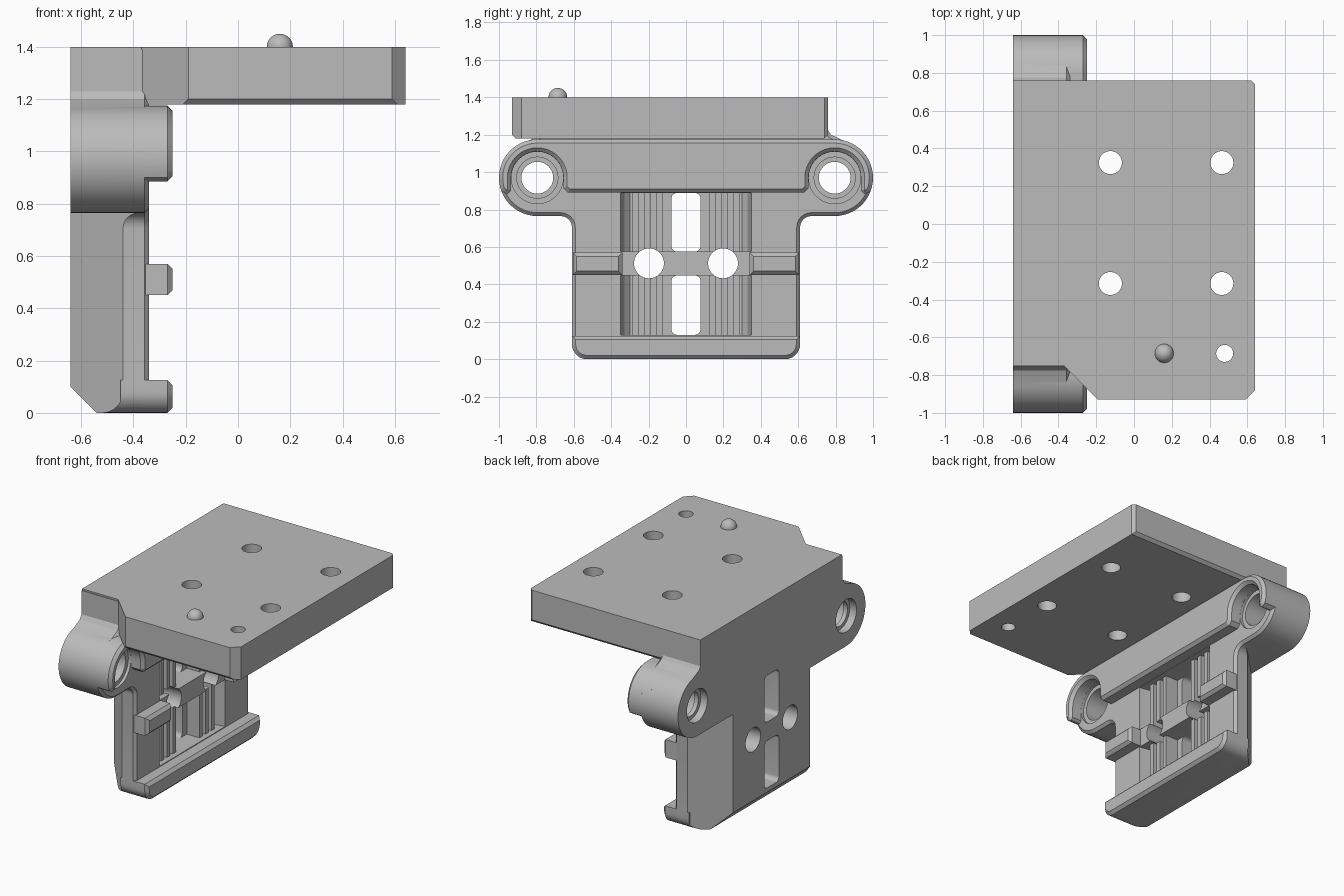
import bpy, bmesh, math
from mathutils import Vector

if "Cube" in bpy.data.objects:
    bpy.data.objects.remove(bpy.data.objects["Cube"], do_unlink=True)

GREY = (0.5, 0.5, 0.5, 1)
grey = bpy.data.materials.new("matte grey")
grey.use_nodes = True
grey.diffuse_color = GREY
grey.node_tree.nodes["Principled BSDF"].inputs["Base Color"].default_value = GREY

BACK, FACE, TIP = -0.64, -0.34, -0.25     # depths of the bracket along x
LUG_Y, LUG_Z, LUG_R = 0.795, 0.97, 0.205


def arc(cy, cz, r, start, end, n=12):
    angles = [math.radians(start + (end - start) * i / n) for i in range(n + 1)]
    return [(cy + r * math.cos(a), cz + r * math.sin(a)) for a in angles]


def mirrored(half):
    return half + [(-u, v) for u, v in reversed(half)]


def rect(u0, u1, v0, v1, r=0):
    if not r:
        return [(u0, v0), (u1, v0), (u1, v1), (u0, v1)]
    corners = [(u1 - r, v1 - r), (u0 + r, v1 - r), (u0 + r, v0 + r), (u1 - r, v0 + r)]
    return [p for i, (u, v) in enumerate(corners)
            for p in arc(u, v, r, i * 90, i * 90 + 90, 6)]


def prism(name, points, lo, hi, axis="x", chamfer=0, pick=None):
    """Extrude a flat outline along an axis, chamfering the picked edges."""
    place = {"x": lambda u, v, w: (w, u, v),
             "y": lambda u, v, w: (u, w, v),
             "z": lambda u, v, w: (u, v, w)}[axis]
    bm = bmesh.new()
    face = bm.faces.new([bm.verts.new(place(u, v, lo)) for u, v in points])
    out = bmesh.ops.extrude_face_region(bm, geom=[face])
    shift = Vector(place(0, 0, hi - lo))
    for item in out["geom"]:
        if isinstance(item, bmesh.types.BMVert):
            item.co += shift
    bmesh.ops.recalc_face_normals(bm, faces=bm.faces)
    if chamfer:
        if pick is None:
            pick = lambda e: all(v.co.x > hi - 1e-4 for v in e.verts)
        bmesh.ops.bevel(bm, geom=[e for e in bm.edges if pick(e)], offset=chamfer,
                        segments=1, affect="EDGES", clamp_overlap=True)
    mesh = bpy.data.meshes.new(name)
    bm.to_mesh(mesh)
    bm.free()
    mesh.materials.append(grey)
    obj = bpy.data.objects.new(name, mesh)
    bpy.context.collection.objects.link(obj)
    return obj


def combine(target, other, operation="DIFFERENCE"):
    """Apply a boolean and remove the helper."""
    mod = target.modifiers.new("cut", "BOOLEAN")
    mod.operation, mod.solver, mod.object = operation, "EXACT", other
    bpy.context.view_layer.update()
    graph = bpy.context.evaluated_depsgraph_get()
    mesh = bpy.data.meshes.new_from_object(target.evaluated_get(graph))
    target.modifiers.clear()
    target.data = mesh
    bpy.data.objects.remove(other, do_unlink=True)


def disc(u, v, r, n=40):
    return arc(u, v, r, 0, 360, n)[:-1]


# Bracket body: rounded lower panel, two lugs and a shoulder under the plate
half = (arc(0.53, 0.08, 0.08, -90, 0, 8)
        + arc(0.67, LUG_Z - LUG_R - 0.06, 0.06, 180, 90, 6)
        + arc(LUG_Y, LUG_Z, LUG_R, -90, 78, 24)
        + [(0.775, 1.20), (0.755, 1.23), (0.755, 1.39)])
bracket = prism("bracket", mirrored(half), BACK, FACE, chamfer=0.018)

# Slanted rear corners and bottom edge
for s in (1, -1):
    wedge = [(-0.7, 0.35 * s), (-0.7, 0.7 * s), (-0.35, 0.7 * s)]
    combine(bracket, prism("wedge", wedge, -0.1, LUG_Z - LUG_R, "z"))
combine(bracket, prism("wedge", [(-0.7, 0.16), (-0.7, -0.06), (-0.48, -0.06)], -1, 1, "y"))

# Raised band that hooks over both lug bores
half = ([(0.63, 0.89), (0.655, 0.915)] + arc(LUG_Y, LUG_Z, 0.14, 180, 0, 20)
        + [(0.935, 0.90), (0.95, 0.885), (0.965, 0.885)]
        + arc(LUG_Y, LUG_Z, LUG_R, -20, 90, 16))
band = prism("band", mirrored(half), -0.42, TIP, chamfer=0.02)
combine(bracket, band, "UNION")

# Bottom ledge and side tabs
half = arc(0.53, 0.08, 0.08, -90, 0, 8) + [(0.61, 0.125)]
combine(bracket, prism("ledge", mirrored(half), -0.45, TIP, chamfer=0.02), "UNION")
for s in (1, -1):
    tab = prism("tab", rect(*sorted((0.34 * s, 0.605 * s)), 0.45, 0.57), -0.42, TIP,
                chamfer=0.02)
    combine(bracket, tab, "UNION")

# Ribbed pockets with a through slot in each
for low, high in ((0.13, 0.447), (0.575, 0.888)):
    plan = [(FACE + 0.005, 0.35), (-0.37, 0.345), (-0.44, 0.33), (-0.47, 0.30)]
    plan += [(x, -y) for x, y in reversed(plan)]
    combine(bracket, prism("pocket", plan, low, high, "z"))
    for s in (1, -1):
        for y in (0.142, 0.205, 0.27):
            rib = rect(s * y - 0.017, s * y + 0.017, low - 0.01, high + 0.01)
            combine(bracket, prism("rib", rib, -0.5, -0.375), "UNION")
    combine(bracket, prism("slot", rect(-0.078, 0.078, low, high, 0.03), -0.8, 0))

# Stepped lug bores and the two panel holes
for s in (1, -1):
    for r, lo, hi in ((0.085, -0.8, 0), (0.11, -0.56, 0), (0.11, -0.8, -0.59),
                      (0.139, -0.36, 0)):
        combine(bracket, prism("bore", disc(s * LUG_Y, LUG_Z, r), lo, hi))
    combine(bracket, prism("hole", disc(s * 0.198, 0.512, 0.08), -0.8, 0))

# Top plate with clipped corners, lower edges chamfered front and rear
outline = [(BACK, 0.76), (0.62, 0.76), (0.64, 0.74), (0.64, -0.88), (0.59, -0.93),
           (-0.19, -0.93), (-0.37, -0.75), (BACK, -0.75)]


def lower_edge(e):
    a, b = (v.co for v in e.verts)
    return max(a.z, b.z) < 1.2 and abs(a.y - b.y) < 0.01 and abs(a.x - b.x) > 0.5


plate = prism("top_plate", outline, 1.18, 1.4, "z", 0.02, lower_edge)
holes = [(x, y, 0.061) for x in (-0.125, 0.465) for y in (0.325, -0.315)]
for x, y, r in holes + [(0.48, -0.685, 0.045)]:
    combine(plate, prism("hole", disc(x, y, r), 1, 1.6, "z"))

# Locating ball on the plate
bpy.ops.mesh.primitive_uv_sphere_add(segments=32, ring_count=16, radius=0.05,
                                     location=(0.16, -0.685, 1.4))
ball = bpy.context.object
ball.name = "locating_ball"
ball.data.materials.append(grey)

bpy.ops.object.select_all(action="DESELECT")
for obj in (bracket, plate, ball):
    obj.select_set(True)
bpy.context.view_layer.objects.active = bracket
bpy.ops.object.shade_smooth_by_angle(angle=math.radians(30))
